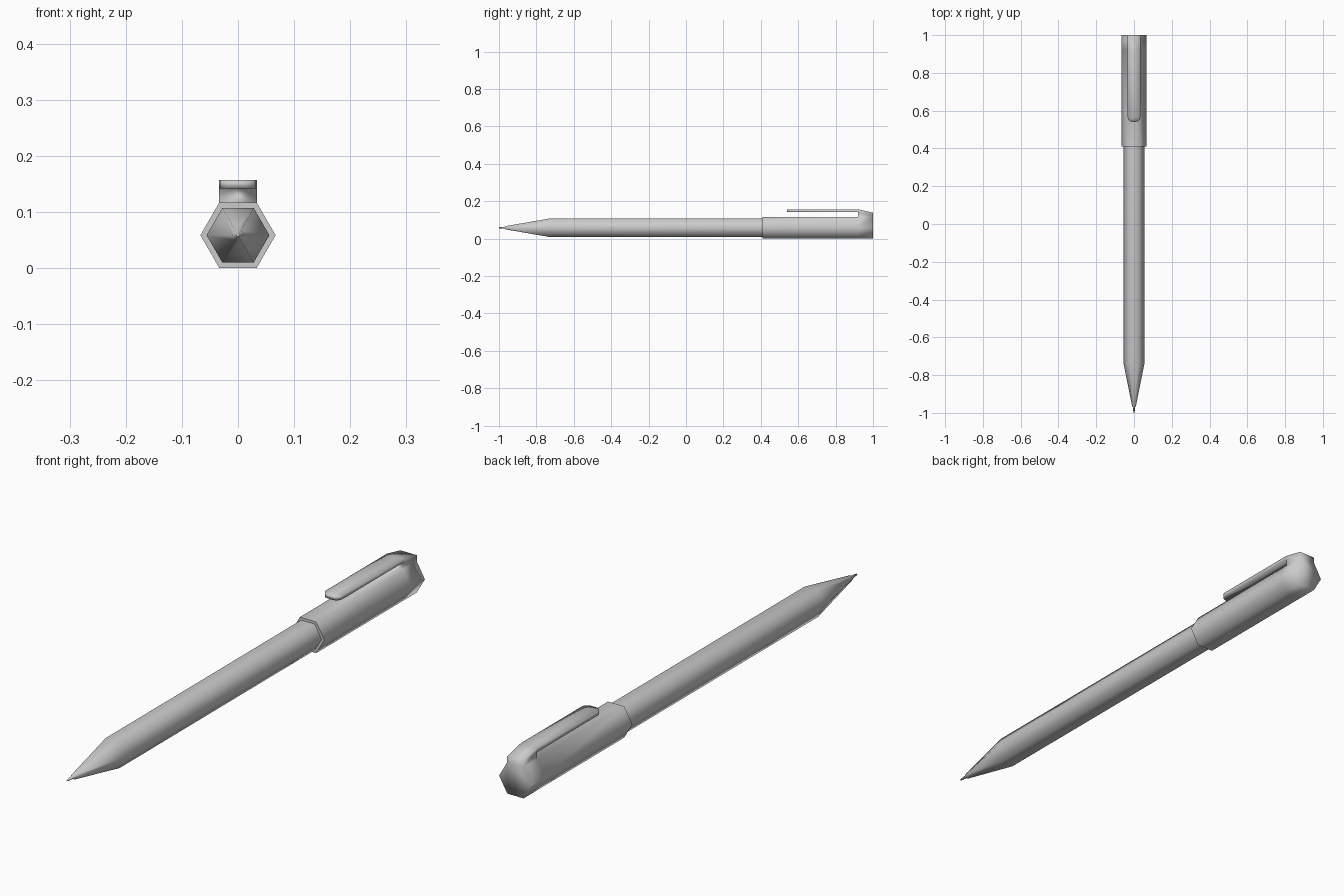
import bpy, bmesh, math

if "Cube" in bpy.data.objects:
    bpy.data.objects.remove(bpy.data.objects["Cube"])

ZC = 0.0585          # height of the pen axis
W = 0.0335           # half width of the clip and of the cap's top flat


def hexagon(bm, y, r):
    return [bm.verts.new((r * math.cos(math.pi / 3 * i), y,
                          ZC + r * math.sin(math.pi / 3 * i))) for i in range(6)]


def bridge(bm, a, b, skip=()):
    n = len(a)
    for i in range(n):
        if i not in skip:
            bm.faces.new((a[i], a[(i + 1) % n], b[(i + 1) % n], b[i]))


def finish(bm, name, sharp_y=()):
    bmesh.ops.recalc_face_normals(bm, faces=bm.faces[:])
    for f in bm.faces:
        f.smooth = True
    for e in bm.edges:
        if any(all(abs(v.co.y - y) < 1e-4 for v in e.verts) for y in sharp_y):
            e.smooth = False
    me = bpy.data.meshes.new(name)
    bm.to_mesh(me)
    bm.free()
    ob = bpy.data.objects.new(name, me)
    bpy.context.collection.objects.link(ob)
    return ob


# Barrel with tapered tip and fine writing point
bm = bmesh.new()
rings = [hexagon(bm, y, r) for y, r in
         [(0.45, 0.056), (-0.735, 0.056), (-0.965, 0.010), (-0.97, 0.006), (-1.0, 0.003)]]
for a, b in zip(rings, rings[1:]):
    bridge(bm, a, b)
bm.faces.new(rings[0])
bm.faces.new(rings[-1])
finish(bm, "barrel", (0.45,))

# Cap with the clip growing out of its closed end
bm = bmesh.new()
front, mid, back = (hexagon(bm, y, 0.067) for y in (0.41, 0.92, 1.0))
inner = hexagon(bm, 0.41, 0.054)
bridge(bm, front, inner)
bridge(bm, front, mid)
bridge(bm, mid, back, skip=(1,))     # top flat is open here for the clip root


def pair(y, z, w=W):
    return [bm.verts.new((s * w, y, z)) for s in (1, -1)]


low, top, end = pair(0.92, 0.142), pair(0.92, 0.157), pair(1.0, 0.139)
bm.faces.new((mid[1], mid[2], low[1], low[0]))
bm.faces.new((top[0], top[1], end[1], end[0]))
for s in (0, 1):
    bm.faces.new((mid[1 + s], low[s], top[s], end[s], back[1 + s]))
bm.faces.new((back[1], end[0], end[1], back[2]))
bm.faces.new(back)

# Clip strip: rounded tongue outline, with a top and a bottom sheet
c = 0.024
arc = [(W - c + c * math.cos(t), 0.541 + c - c * math.sin(t))
       for t in (math.pi / 2 * i / 4 for i in range(5))]
outline = arc + [(-x, y) for x, y in reversed(arc)]
sheets = [[a[0]] + [bm.verts.new((x, y, z)) for x, y in outline] + [a[1]]
          for a, z in ((low, 0.142), (top, 0.157))]
for sheet in sheets:
    bm.faces.new(sheet)
for i in range(len(outline) + 1):
    bm.faces.new((sheets[0][i], sheets[0][i + 1], sheets[1][i + 1], sheets[1][i]))
finish(bm, "cap_with_clip", (0.41,))
